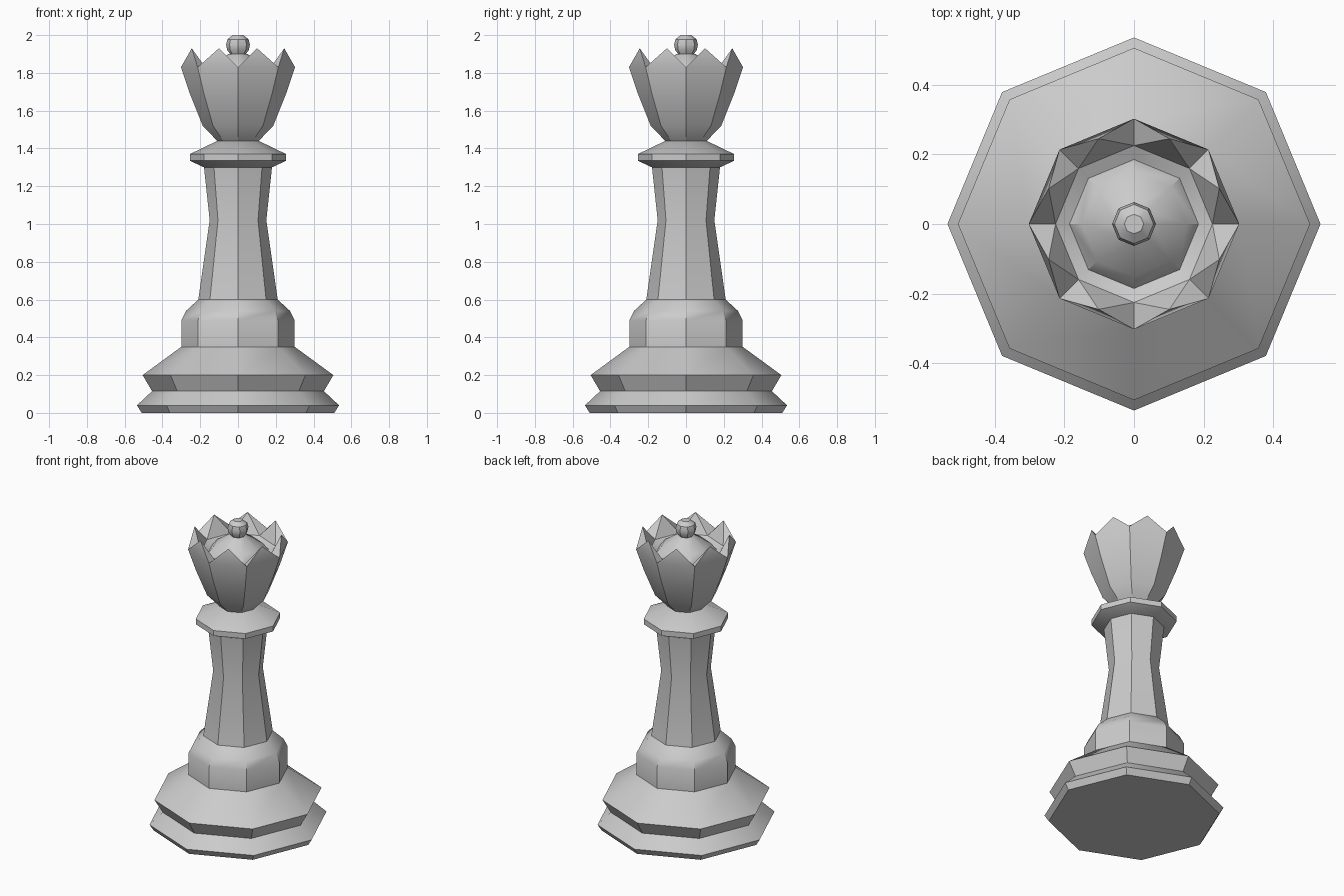
import bpy, bmesh
from math import pi, sin, cos, radians

SIDES = 8
STEP = 2 * pi / SIDES

cube = bpy.data.objects.get("Cube")
if cube:
    bpy.data.objects.remove(cube, do_unlink=True)

grey = bpy.data.materials.new("light_grey")
grey.use_nodes = True
GREY = (0.6, 0.6, 0.6, 1)
grey.diffuse_color = GREY
grey.node_tree.nodes["Principled BSDF"].inputs["Base Color"].default_value = GREY


def ring(bm, radius, z, turn=0.0):
    """One octagonal ring of vertices."""
    return [bm.verts.new((radius * cos(i * STEP + turn), radius * sin(i * STEP + turn), z))
            for i in range(SIDES)]


def bridge(bm, low, high):
    for i in range(SIDES):
        j = (i + 1) % SIDES
        bm.faces.new((low[i], low[j], high[j], high[i]))


def lathe(bm, profile):
    """Stack rings along a (radius, z) profile and return them."""
    rings = [ring(bm, r, z) for r, z in profile]
    for low, high in zip(rings, rings[1:]):
        bridge(bm, low, high)
    return rings


def finish(bm, name):
    bmesh.ops.recalc_face_normals(bm, faces=bm.faces[:])
    mesh = bpy.data.meshes.new(name)
    bm.to_mesh(mesh)
    bm.free()
    mesh.materials.append(grey)
    obj = bpy.data.objects.new(name, mesh)
    bpy.context.collection.objects.link(obj)
    bpy.ops.object.select_all(action='DESELECT')
    obj.select_set(True)
    bpy.context.view_layer.objects.active = obj
    bpy.ops.object.shade_smooth_by_angle(angle=radians(32))


def turned_part(name, profile):
    bm = bmesh.new()
    rings = lathe(bm, profile)
    bm.faces.new(rings[0][::-1])
    bm.faces.new(rings[-1])
    finish(bm, name)


# Turned parts from the ground up
turned_part("base", [(0.51, 0), (0.535, 0.04), (0.455, 0.115), (0.505, 0.2), (0.3, 0.35)])
turned_part("pedestal", [(0.3, 0.35), (0.3, 0.49), (0.275, 0.54), (0.21, 0.6)])
turned_part("shaft", [(0.21, 0.6), (0.15, 1.02), (0.18, 1.3)])
turned_part("collar", [(0.18, 1.3), (0.255, 1.335), (0.255, 1.37), (0.11, 1.44)])
turned_part("finial", [(0.035, 1.89), (0.058, 1.922), (0.063, 1.95), (0.056, 1.978), (0.028, 2.0)])

# Crown: flared cup, pointed rim, then a sunken ledge and dome inside
bm = bmesh.new()
cup = lathe(bm, [(0.11, 1.44), (0.187, 1.52), (0.255, 1.69), (0.302, 1.83)])
bm.faces.new(cup[0][::-1])
dome = lathe(bm, [(0.225, 1.81), (0.185, 1.79), (0.15, 1.835), (0.05, 1.9)])
bm.faces.new(dome[-1])
rim, ledge = cup[-1], dome[0]
peaks = ring(bm, 0.265, 1.93, STEP / 2)
for i in range(SIDES):
    j = (i + 1) % SIDES
    bm.faces.new((rim[i], rim[j], peaks[i]))
    bm.faces.new((ledge[j], ledge[i], peaks[i]))
    bm.faces.new((rim[i], peaks[i], ledge[i]))
    bm.faces.new((rim[j], ledge[j], peaks[i]))
finish(bm, "crown")
